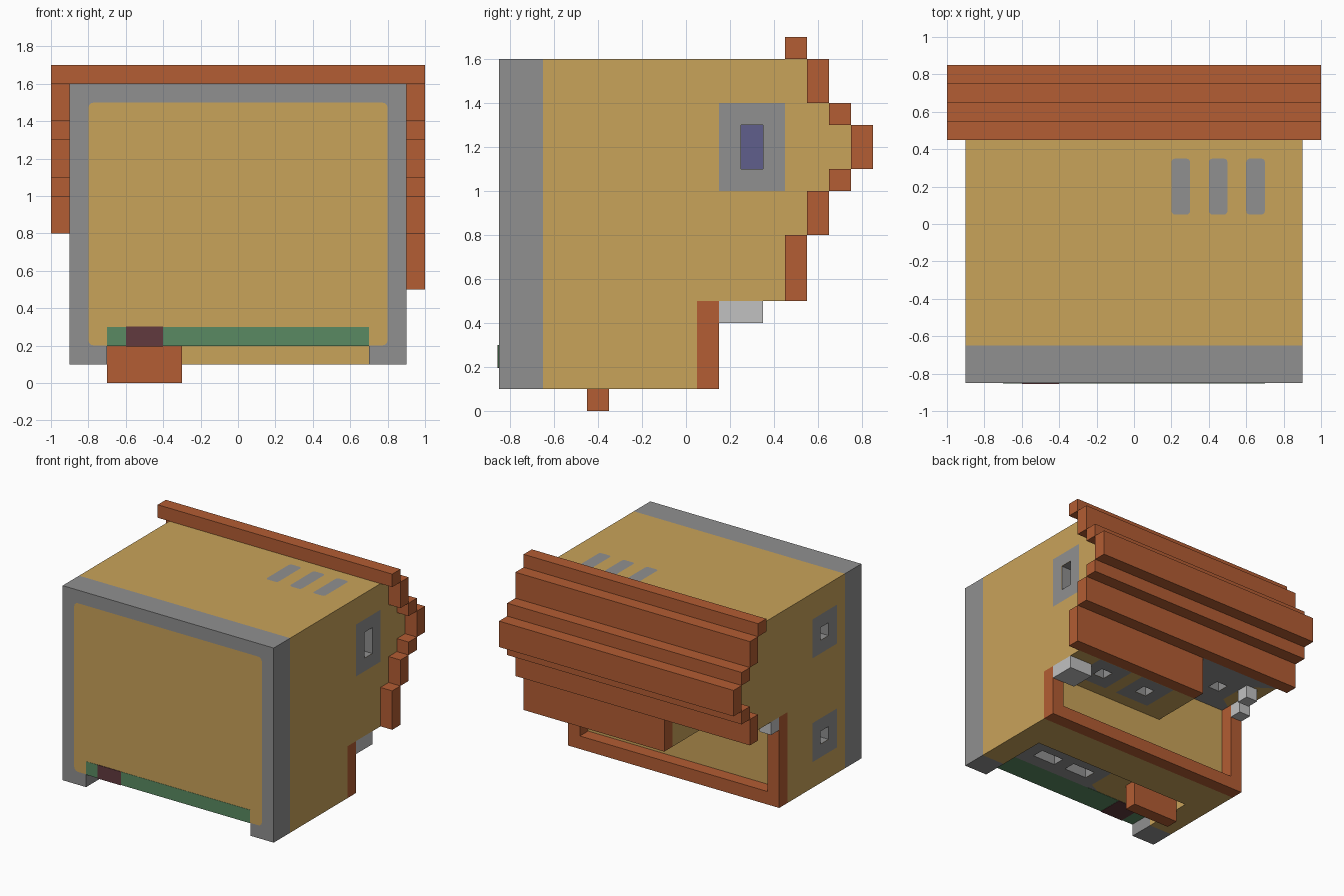
import bpy, bmesh, math
from mathutils import Vector

if "Cube" in bpy.data.objects:
    bpy.data.objects.remove(bpy.data.objects["Cube"])


def mat(name, hexcol):
    c = [int(hexcol[i:i + 2], 16) / 255 for i in (0, 2, 4)]
    c = [v / 12.92 if v < 0.04045 else ((v + 0.055) / 1.055) ** 2.4 for v in c]
    m = bpy.data.materials.new(name)
    m.diffuse_color = (*c, 1)
    m.use_nodes = True
    m.node_tree.nodes["Principled BSDF"].inputs["Base Color"].default_value = m.diffuse_color
    return m


TAN = mat("tan", "C9A35A")
RUST = mat("rust", "B35D33")
GREY = mat("grey", "909090")
PALE = mat("pale_grey", "C1C1C1")
GREEN = mat("green", "5A8A62")
MAROON = mat("maroon", "613A3E")
BLUE = mat("slate_blue", "605E8C")


def add(name, bm, *mats):
    me = bpy.data.meshes.new(name)
    bm.to_mesh(me)
    bm.free()
    for m in mats:
        me.materials.append(m)
    ob = bpy.data.objects.new(name, me)
    bpy.context.collection.objects.link(ob)
    return ob


def box(name, m, x, y, z):
    bm = bmesh.new()
    bmesh.ops.create_cube(bm, size=1)
    for v in bm.verts:
        v.co = [r[0] if c < 0 else r[1] for c, r in zip(v.co, (x, y, z))]
    return add(name, bm, m)


def extrude_profile(name, pts, x0, x1):
    """Extrude a (y, z) outline along x."""
    bm = bmesh.new()
    f = bm.faces.new([bm.verts.new((x0, y, z)) for y, z in pts])
    g = bmesh.ops.extrude_face_region(bm, geom=[f])
    for v in g["geom"]:
        if isinstance(v, bmesh.types.BMVert):
            v.co.x = x1
    bmesh.ops.recalc_face_normals(bm, faces=bm.faces)
    return add(name, bm, TAN, GREY, BLUE)


def rounded_plate(name, m, axis, pos, a, b, r):
    """Flat rounded rectangle facing -y (axis 1) or +z (axis 2)."""
    bm = bmesh.new()
    vs = []
    for k, (ca, cb) in enumerate(((a[1] - r, b[1] - r), (a[0] + r, b[1] - r),
                                  (a[0] + r, b[0] + r), (a[1] - r, b[0] + r))):
        for i in range(4):
            t = math.pi / 2 * (k + i / 3)
            u, w = ca + r * math.cos(t), cb + r * math.sin(t)
            vs.append(bm.verts.new((u, pos, w) if axis == 1 else (u, w, pos)))
    bm.faces.new(vs)
    return add(name, bm, m)


# Main casing: stepped back, with the overhang higher on the left part
steps = [(0.55, 0.8), (0.55, 1.0), (0.65, 1.0), (0.65, 1.1), (0.75, 1.1), (0.75, 1.3),
         (0.65, 1.3), (0.65, 1.4), (0.55, 1.4), (0.55, 1.6), (-0.65, 1.6)]
base = [(-0.65, 0.1), (0.05, 0.1)]
casing_right = extrude_profile(
    "casing_right", base + [(0.05, 0.5), (0.45, 0.5), (0.45, 0.8)] + steps, -0.2, 0.9)
casing_left = extrude_profile("casing_left", base + [(0.05, 0.8)] + steps, -0.9, -0.2)


def cut(ob, x, y, z):
    c = box("cutter", TAN, x, y, z)
    c.hide_render = True
    md = ob.modifiers.new("cut", 'BOOLEAN')
    md.operation, md.solver, md.object = 'DIFFERENCE', 'EXACT', c
    with bpy.context.temp_override(object=ob, active_object=ob):
        bpy.ops.object.modifier_apply(modifier=md.name)
    bpy.data.objects.remove(c)


# Channel under the casing
for ob in (casing_right, casing_left):
    cut(ob, (-0.7, 0.7), (-0.75, -0.25), (0, 0.2))


def port(name, ob, axis, sign, pos, plate, holes):
    """Grey surround plate with square recesses ending in a blue floor.
    plate and holes are (a0, a1, b0, b1) on the two remaining axes."""
    ax = [i for i in range(3) if i != axis]
    for h in holes:
        r = [None] * 3
        r[ax[0]], r[ax[1]] = h[:2], h[2:]
        r[axis] = tuple(sorted((pos + sign * 0.05, pos - sign * 0.1)))
        cut(ob, *r)
        for f in ob.data.polygons:
            if all(lo - 1e-3 < c < hi + 1e-3 for c, (lo, hi) in zip(f.center, r)):
                floor = abs(f.center[axis] - (pos - sign * 0.1)) < 1e-3
                f.material_index = 2 if floor else 1
    bm = bmesh.new()
    for i in range(round((plate[1] - plate[0]) * 10)):
        for j in range(round((plate[3] - plate[2]) * 10)):
            a, b = plate[0] + i * 0.1, plate[2] + j * 0.1
            if any(h[0] < a + 0.05 < h[1] and h[2] < b + 0.05 < h[3] for h in holes):
                continue
            vs = []
            for da, db in ((0, 0), (0.1, 0), (0.1, 0.1), (0, 0.1)):
                p = Vector()
                p[ax[0]], p[ax[1]], p[axis] = a + da, b + db, pos + sign * 0.002
                vs.append(bm.verts.new(p))
            f = bm.faces.new(vs)
            f.normal_update()
            if f.normal[axis] * sign < 0:
                f.normal_flip()
    bmesh.ops.remove_doubles(bm, verts=bm.verts, dist=1e-4)
    add(name, bm, GREY)


port("side_port_right", casing_right, 0, 1, 0.9,
     (0.15, 0.45, 1.0, 1.4), [(0.25, 0.35, 1.1, 1.3)])
for n, z in (("upper", 1.1), ("lower", 0.3)):
    port("side_port_left_" + n, casing_left, 0, -1, -0.9,
         (-0.55, -0.25, z, z + 0.3), [(-0.45, -0.35, z + 0.1, z + 0.2)])
port("bottom_ports", casing_right, 2, -1, 0.2, (-0.1, 0.6, -0.65, -0.35),
     [(0.0, 0.2, -0.55, -0.45), (0.3, 0.5, -0.55, -0.45)])
for n, ob, x, z in (("outer", casing_right, 0.4, 0.5), ("inner", casing_right, 0.0, 0.5),
                    ("left", casing_left, -0.7, 0.8)):
    port("overhang_port_" + n, ob, 2, -1, z,
         (x, x + 0.3, 0.15, 0.45), [(x + 0.1, x + 0.2, 0.25, 0.35)])

# Front bezel with two feet, screen panel and indicator strip
box("bezel", GREY, (-0.9, 0.9), (-0.85, -0.65), (0.2, 1.6))
for n, s in (("right", 1), ("left", -1)):
    box("bezel_foot_" + n, GREY, sorted((0.7 * s, 0.9 * s)), (-0.85, -0.65), (0.1, 0.2))
rounded_plate("screen", TAN, 1, -0.852, (-0.8, 0.8), (0.2, 1.5), 0.03)
box("indicator_strip", GREEN, (-0.7, 0.7), (-0.854, -0.65), (0.198, 0.3))
box("indicator_light", MAROON, (-0.6, -0.4), (-0.856, -0.65), (0.196, 0.301))

# Top vents
for i in range(3):
    x = 0.2 + 0.2 * i
    rounded_plate(f"vent_{i + 1}", GREY, 2, 1.602, (x, x + 0.1), (0.05, 0.35), 0.02)

# Rust slats stepping round the back
slats = [(0.45, 1.6, 1.7), (0.55, 1.4, 1.6), (0.65, 1.3, 1.4), (0.75, 1.1, 1.3),
         (0.65, 1.0, 1.1), (0.55, 0.8, 1.0), (0.45, 0.5, 0.8)]
for i, (y, z0, z1) in enumerate(slats):
    box(f"slat_{i + 1}", RUST, (-0.2 if i == 6 else -1, 1), (y, y + 0.1), (z0, z1))

# Frame round the lower back panel
box("frame_bottom", RUST, (-0.9, 0.9), (0.05, 0.15), (0.1, 0.2))
box("frame_post_right", RUST, (0.8, 0.9), (0.05, 0.15), (0.2, 0.5))
box("frame_post_left", RUST, (-0.9, -0.8), (0.05, 0.15), (0.2, 0.8))

# The casing is solid above the short panel, so the left frame sits in a notch
# Pale pegs under the overhang and the stand block
box("peg_right", PALE, (0.7, 0.9), (0.15, 0.35), (0.4, 0.5))
box("peg_left_outer", PALE, (-0.9, -0.8), (0.15, 0.25), (0.7, 0.8))
box("peg_left_inner", PALE, (-0.8, -0.7), (0.35, 0.45), (0.7, 0.8))
box("stand_block", RUST, (-0.7, -0.3), (-0.45, -0.35), (0, 0.2))
